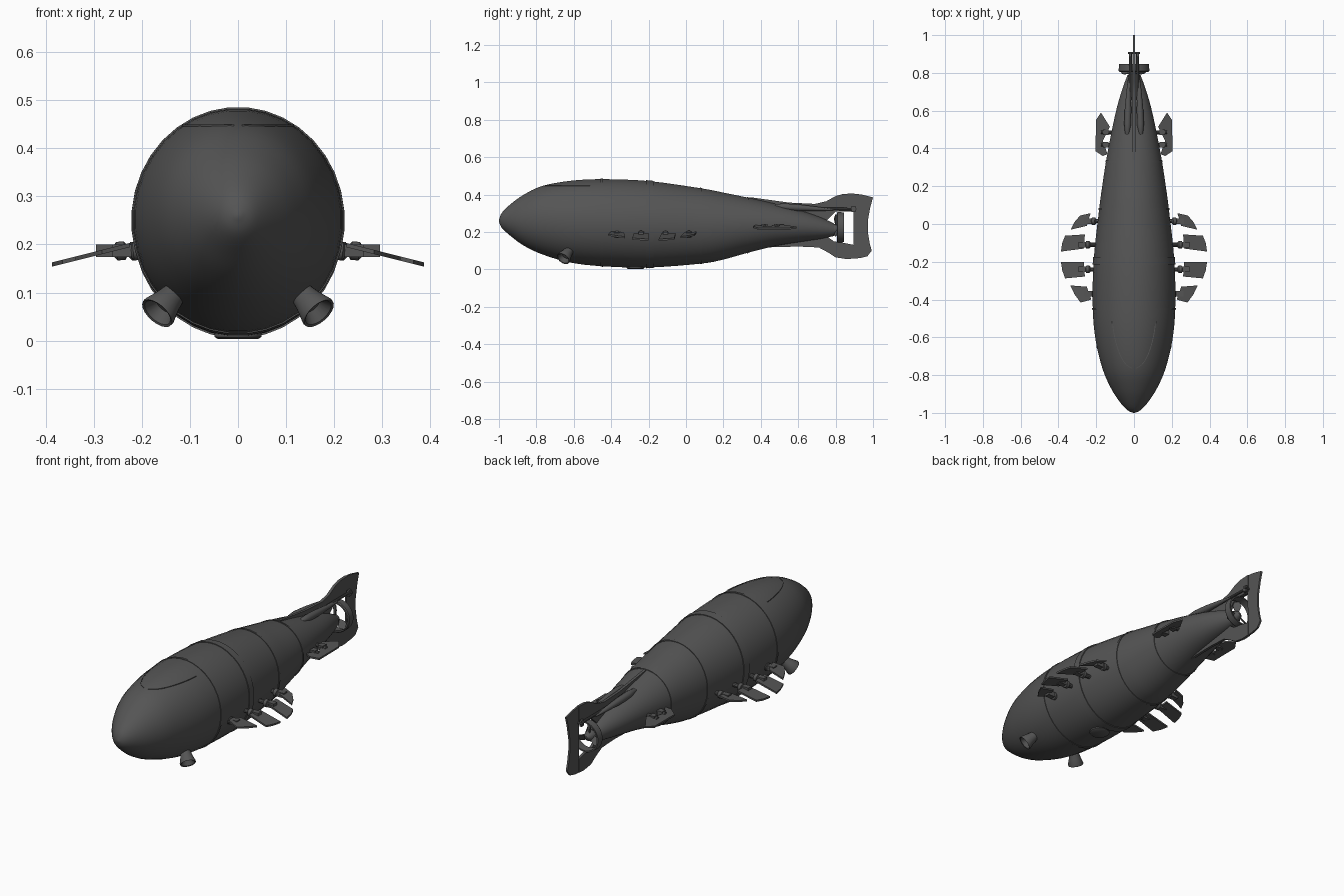
import bpy, bmesh, math
from mathutils import Vector

cube = bpy.data.objects.get("Cube")
if cube:
    bpy.data.objects.remove(cube)

grey = bpy.data.materials.new("dark_grey")
grey.use_nodes = True
grey.diffuse_color = (0.09, 0.09, 0.09, 1)
grey.node_tree.nodes["Principled BSDF"].inputs["Base Color"].default_value = grey.diffuse_color


def finish(name, bm, angle=35):
    bmesh.ops.recalc_face_normals(bm, faces=bm.faces)
    mesh = bpy.data.meshes.new(name)
    bm.to_mesh(mesh)
    bm.free()
    mesh.materials.append(grey)
    obj = bpy.data.objects.new(name, mesh)
    bpy.context.collection.objects.link(obj)
    bpy.context.view_layer.objects.active = obj
    obj.select_set(True)
    bpy.ops.object.shade_smooth_by_angle(angle=math.radians(angle))
    obj.select_set(False)
    return obj


def loft(name, rings, cap=True, closed=False, angle=35):
    """Skin a list of point rings."""
    bm = bmesh.new()
    loops = [[bm.verts.new(p) for p in ring] for ring in rings]
    pairs = list(zip(loops, loops[1:]))
    if closed:
        pairs.append((loops[-1], loops[0]))
    for a, b in pairs:
        n = len(a)
        for i in range(n):
            j = (i + 1) % n
            bm.faces.new((a[i], a[j], b[j], b[i]))
    if cap and not closed:
        bm.faces.new(loops[0])
        bm.faces.new(loops[-1])
    return finish(name, bm, angle)


def turned(name, start, axis, profile, sides=16, closed=False):
    """Revolve (distance, radius) pairs around an axis."""
    axis = Vector(axis).normalized()
    u = axis.orthogonal().normalized()
    v = axis.cross(u)
    rings = []
    for d, r in profile:
        mid = Vector(start) + axis * d
        rings.append([mid + (u * math.cos(t) + v * math.sin(t)) * r
                      for t in (math.tau * k / sides for k in range(sides))])
    return loft(name, rings, closed=closed)


def rod(name, a, b, r, sides=10):
    d = Vector(b) - Vector(a)
    return turned(name, a, d, [(0, r), (d.length, r)], sides)


def box(name, centre, size):
    bm = bmesh.new()
    bmesh.ops.create_cube(bm, size=1)
    for v in bm.verts:
        v.co = Vector(centre) + v.co * Vector(size)
    return finish(name, bm)


def plate(name, outline, offset):
    """Flat or sloped panel, thickened along offset."""
    off = Vector(offset) / 2
    return loft(name, [[Vector(p) - off for p in outline], [Vector(p) + off for p in outline]])


# Hull stations: y, half width, bottom, top
stations = [
    (-1, 0.004, 0.256, 0.264), (-0.985, 0.036, 0.222, 0.302), (-0.94, 0.077, 0.18, 0.347),
    (-0.87, 0.122, 0.128, 0.398), (-0.77, 0.166, 0.08, 0.446), (-0.62, 0.203, 0.036, 0.474),
    (-0.45, 0.219, 0.016, 0.483), (-0.2, 0.215, 0.009, 0.473), (0.08, 0.185, 0.03, 0.434),
    (0.2, 0.169, 0.052, 0.411), (0.33, 0.149, 0.088, 0.384), (0.48, 0.121, 0.125, 0.35),
    (0.62, 0.09, 0.148, 0.312), (0.72, 0.06, 0.163, 0.278), (0.79, 0.034, 0.178, 0.246)]


def spline(p0, p1, p2, p3, t):
    return [(2 * b + (c - a) * t + (2 * a - 5 * b + 4 * c - d) * t * t
             + (3 * b - a - 3 * c + d) * t ** 3) / 2 for a, b, c, d in zip(p0, p1, p2, p3)]


ext = [stations[0]] + stations + [stations[-1]]
dense = [spline(*ext[i:i + 4], k / 4) for i in range(len(stations) - 1) for k in range(4)]
dense.append(list(stations[-1]))


def section(y):
    for a, b in zip(dense, dense[1:]):
        if a[0] <= y <= b[0]:
            t = (y - a[0]) / (b[0] - a[0])
            return [p + (q - p) * t for p, q in zip(a, b)]


def ring(s, grow=0.0, sides=36):
    y, w, lo, hi = s
    return [(math.cos(t) * (w + grow), y, (lo + hi) / 2 + math.sin(t) * ((hi - lo) / 2 + grow))
            for t in (math.tau * (k + 0.5) / sides for k in range(sides))]


loft("hull", [ring(s) for s in dense], angle=50)

# Raised bands around the hull
for y, width, grow in ((-0.45, 0.012, 0.003), (-0.195, 0.04, 0.004), (0.08, 0.012, 0.003), (0.33, 0.01, 0.003)):
    a, b = section(y - width / 2), section(y + width / 2)
    loft("hull_band", [ring(a, -0.01), ring(a, grow), ring(b, grow), ring(b, -0.01)])

# Seam of the upper nose panel
for s in (1, -1):
    path = []
    for k in range(15):
        y, w, lo, hi = section(-0.765 + k * 0.018)
        h = (0.447 - (lo + hi) / 2) / ((hi - lo) / 2)
        path.append(Vector((s * w * math.sqrt(max(0, 1 - h * h)), y, 0.447)))
    sides = [(-0.002, -0.002), (0.002, -0.002), (0.002, 0.002), (-0.002, 0.002)]
    loft("nose_panel_seam", [[p + Vector((a, 0, c)) for a, c in sides] for p in path])

# Belly hatch
turned("belly_hatch", (0, -0.27, 0.03), (0, 0, -1), [(0, 0.05), (0.022, 0.05), (0.027, 0.042)], 20)

# Side paddles: inner and outer corners, with arms
paddles = [
    (0.015, [(0.23, 0.057), (0.285, 0.045), (0.315, 0.01), (0.335, -0.03), (0.25, -0.01)]),
    (-0.11, [(0.26, -0.055), (0.365, -0.062), (0.38, -0.1), (0.387, -0.146), (0.265, -0.13)]),
    (-0.24, [(0.265, -0.2), (0.387, -0.2), (0.38, -0.245), (0.365, -0.288), (0.26, -0.278)]),
    (-0.37, [(0.25, -0.332), (0.338, -0.325), (0.315, -0.372), (0.283, -0.416), (0.226, -0.4)])]
for s in (1, -1):
    side = "left" if s > 0 else "right"
    for y, pts in paddles:
        blade = [(s * px, py, 0.195 - (px - 0.24) * 0.25) for px, py in pts]
        plate(side + "_paddle", blade, (0, 0, 0.009))
        x0 = min(p[0] for p in pts)
        rod(side + "_paddle_arm", (s * 0.17, y, 0.19), (s * (x0 + 0.02), y, 0.185), 0.011)
        turned(side + "_paddle_joint", (s * (x0 - 0.03), y, 0.188), (s, 0, -0.1),
               [(0, 0.012), (0.006, 0.02), (0.022, 0.02), (0.028, 0.012)], 12)
        box(side + "_paddle_clamp", (s * (x0 + 0.015), y, 0.187), (0.04, 0.028, 0.026))

    # Rear stabilisers
    blade = [(0.128, 0.515), (0.175, 0.59), (0.202, 0.55), (0.203, 0.385), (0.165, 0.36), (0.14, 0.37), (0.165, 0.44)]
    plate(side + "_stabiliser", [(s * x, y, 0.235 - (x - 0.13) * 0.25) for x, y in blade], (0, 0, 0.009))
    for y in (0.42, 0.485):
        rod(side + "_stabiliser_arm", (s * 0.09, y, 0.235), (s * 0.175, y, 0.228), 0.01)
        box(side + "_stabiliser_clamp", (s * 0.15, y, 0.23), (0.028, 0.03, 0.024))

    # Flared nozzles under the nose
    turned(side + "_nozzle", (s * 0.13, -0.625, 0.1), (s * 0.55, -0.45, -0.62),
           [(0, 0.024), (0.03, 0.03), (0.06, 0.039), (0.066, 0.038), (0.064, 0.033), (0.04, 0.02)], 20)

    # Tail fairings and control rods
    turned(side + "_tail_fairing", (s * 0.036, 0.46, 0.338), (-s * 0.03, 1, -0.06),
           [(0, 0.002), (0.02, 0.013), (0.07, 0.019), (0.15, 0.018), (0.24, 0.012), (0.33, 0.004)], 12)
    rod(side + "_control_rod", (s * 0.022, 0.62, 0.325), (s * 0.018, 0.905, 0.322), 0.007)
    box(side + "_rod_end", (s * 0.02, 0.895, 0.322), (0.012, 0.022, 0.032))


def fin(name, pts, width):
    plate(name, [(0, y, z) for y, z in pts], (width, 0, 0))


# Tail fins and rudder
fin("upper_fin", [(0.34, 0.36), (0.34, 0.386), (0.55, 0.357), (0.69, 0.35), (0.75, 0.364), (0.8, 0.392),
                  (0.84, 0.403), (0.9, 0.406), (0.9, 0.31), (0.8, 0.31), (0.74, 0.25), (0.5, 0.3)], 0.014)
fin("lower_fin", [(0.34, 0.12), (0.45, 0.118), (0.6, 0.122), (0.71, 0.117), (0.76, 0.09), (0.8, 0.064),
                  (0.86, 0.055), (0.9, 0.058), (0.9, 0.13), (0.84, 0.142), (0.79, 0.15), (0.72, 0.2), (0.5, 0.18)], 0.014)
fin("rudder", [(0.897, 0.058), (0.895, 0.405), (0.94, 0.4), (1.0, 0.385), (0.985, 0.33), (0.972, 0.26),
               (0.972, 0.2), (0.982, 0.14), (0.993, 0.1), (0.97, 0.07), (0.93, 0.06)], 0.01)
rod("rudder_crossbar", (-0.032, 0.905, 0.322), (0.032, 0.905, 0.322), 0.006)

# Shroud ring and propeller
turned("propeller_shroud", (0, 0.806, 0.225), (0, 1, 0),
       [(0, 0.078), (0.005, 0.082), (0.04, 0.08), (0.04, 0.073), (0, 0.07)], 28, closed=True)
turned("propeller_hub", (0, 0.77, 0.213), (0, 1, 0),
       [(0, 0.03), (0.025, 0.029), (0.045, 0.022), (0.06, 0.006)], 16)
for k in range(3):
    t = math.tau * k / 3 + math.pi / 2
    out, tan = Vector((math.cos(t), 0, math.sin(t))), Vector((-math.sin(t), 0, math.cos(t)))
    mid = Vector((0, 0.806, 0.22))
    pts = [mid + out * r + (tan * 0.8 + Vector((0, 0.6, 0))) * w
           for r, w in ((0.015, -0.01), (0.05, -0.022), (0.072, -0.012), (0.072, 0.012), (0.05, 0.022), (0.015, 0.01))]
    plate("propeller_blade", pts, (tan * 0.6 - Vector((0, 0.8, 0))) * 0.005)
